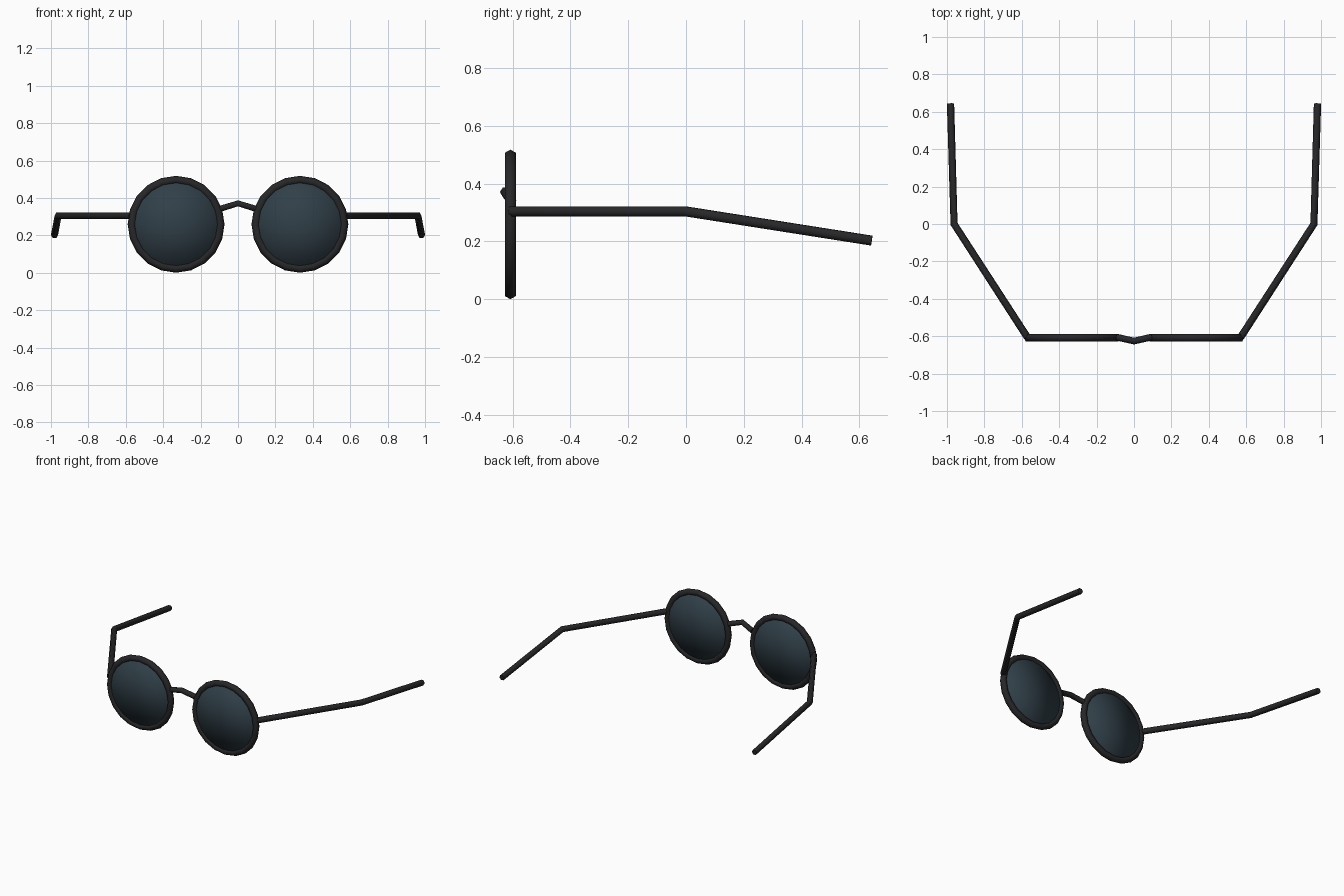
import bpy
import bmesh
from math import pi

if "Cube" in bpy.data.objects:
    bpy.data.objects.remove(bpy.data.objects["Cube"])

LENS_X, LENS_Y, LENS_Z = 0.331, -0.608, 0.259


def material(name, rgb):
    m = bpy.data.materials.new(name)
    m.diffuse_color = (*rgb, 1)
    m.use_nodes = True
    m.node_tree.nodes["Principled BSDF"].inputs["Base Color"].default_value = m.diffuse_color
    return m


frame_mat = material("black_frame", (0.02, 0.02, 0.022))
lens_mat = material("dark_lens", (0.03, 0.05, 0.065))


def finish(ob, name, mat):
    ob.name = name
    ob.data.materials.clear()
    ob.data.materials.append(mat)
    for p in ob.data.polygons:
        p.use_smooth = True


def tube(name, points, radius=0.0195):
    # six-sided capped rod along a few points
    curve = bpy.data.curves.new(name, "CURVE")
    curve.dimensions = "3D"
    curve.bevel_depth = radius
    curve.bevel_resolution = 1
    curve.use_fill_caps = True
    spline = curve.splines.new("POLY")
    spline.points.add(len(points) - 1)
    for p, co in zip(spline.points, points):
        p.co = (*co, 1)
    ob = bpy.data.objects.new(name, curve)
    bpy.context.collection.objects.link(ob)
    bpy.ops.object.select_all(action="DESELECT")
    bpy.context.view_layer.objects.active = ob
    ob.select_set(True)
    bpy.ops.object.convert(target="MESH")
    ob = bpy.context.object
    finish(ob, name, frame_mat)
    bpy.ops.object.shade_smooth_by_angle(angle=pi / 2.9)


for side, s in (("left", -1), ("right", 1)):
    centre = (s * LENS_X, LENS_Y, LENS_Z)

    # round rim with a hexagonal section
    bpy.ops.mesh.primitive_torus_add(
        major_segments=20, minor_segments=6, major_radius=0.237,
        minor_radius=0.022, location=centre, rotation=(pi / 2, 0, 0))
    finish(bpy.context.object, side + "_rim", frame_mat)

    # thin tinted disc, softly shaded across its face
    bpy.ops.mesh.primitive_cylinder_add(
        vertices=20, radius=0.235, depth=0.022, end_fill_type="TRIFAN",
        location=centre, rotation=(pi / 2, 0, 0))
    finish(bpy.context.object, side + "_lens", lens_mat)

    # temple arm, splayed out and then bent down behind the ear
    tube(side + "_temple_arm", [
        (s * 0.57, -0.606, 0.304),
        (s * 0.962, 0.0, 0.304),
        (s * 0.981, 0.643, 0.203)])

# raised nose bridge
tube("nose_bridge", [
    (-0.092, -0.605, 0.343), (0, -0.626, 0.371), (0.092, -0.605, 0.343)], 0.018)
